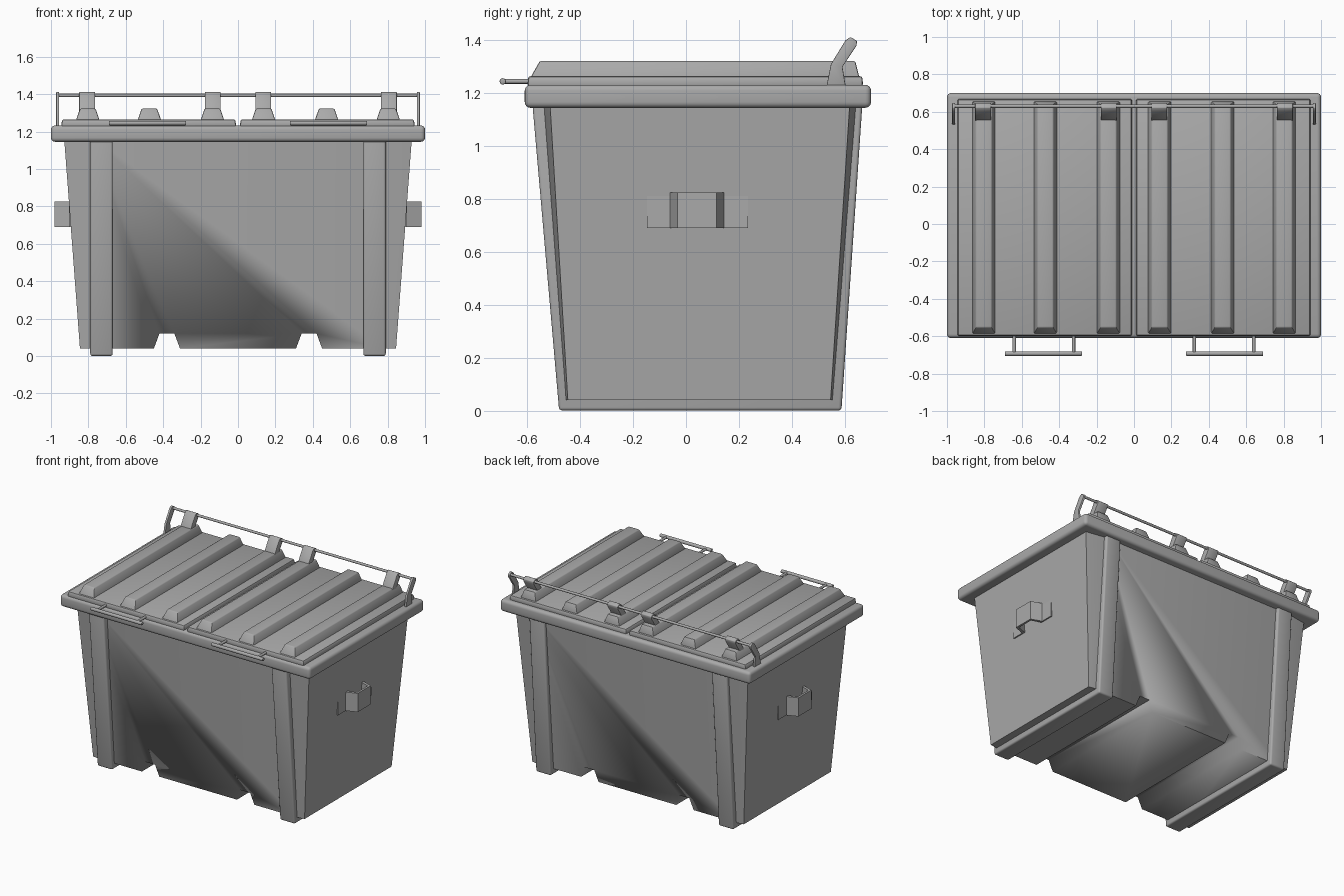
import bpy, bmesh, math
from mathutils import Vector

if "Cube" in bpy.data.objects:
    bpy.data.objects.remove(bpy.data.objects["Cube"], do_unlink=True)

grey = bpy.data.materials.new("bin_grey")
grey.use_nodes = True
colour = (0.4, 0.4, 0.4, 1)
grey.diffuse_color = colour
grey.node_tree.nodes["Principled BSDF"].inputs["Base Color"].default_value = colour


def finish(name, bm, bevel=0, segments=3):
    bmesh.ops.recalc_face_normals(bm, faces=bm.faces)
    mesh = bpy.data.meshes.new(name)
    bm.to_mesh(mesh)
    bm.free()
    mesh.materials.append(grey)
    ob = bpy.data.objects.new(name, mesh)
    bpy.context.collection.objects.link(ob)
    bpy.ops.object.select_all(action='DESELECT')
    ob.select_set(True)
    bpy.context.view_layer.objects.active = ob
    if bevel:
        mod = ob.modifiers.new("Bevel", 'BEVEL')
        mod.width, mod.segments = bevel, segments
        mod.limit_method = 'ANGLE'
        bpy.ops.object.modifier_apply(modifier=mod.name)
    bpy.ops.object.shade_smooth_by_angle(angle=math.radians(35))
    return ob


def loft(name, lower, upper, bevel=0, segments=3):
    """Join two matching rings of 3D points into a closed solid."""
    bm = bmesh.new()
    a = [bm.verts.new(p) for p in lower]
    b = [bm.verts.new(p) for p in upper]
    n = len(a)
    for i in range(n):
        j = (i + 1) % n
        bm.faces.new((a[i], a[j], b[j], b[i]))
    bm.faces.new(a[::-1])
    bm.faces.new(b)
    return finish(name, bm, bevel, segments)


def prism(name, profile, axis, lo, hi, bevel=0, segments=3):
    """Extrude a flat profile along x, y or z."""
    place = {'x': lambda u, v, t: (t, u, v), 'y': lambda u, v, t: (u, t, v),
             'z': lambda u, v, t: (u, v, t)}[axis]
    return loft(name, [place(u, v, lo) for u, v in profile],
                [place(u, v, hi) for u, v in profile], bevel, segments)


def rect(x0, x1, y0, y1, z=None):
    pts = [(x0, y0), (x1, y0), (x1, y1), (x0, y1)]
    return pts if z is None else [(x, y, z) for x, y in pts]


def rod(name, start, end, radius, bevel=0):
    start, end = Vector(start), Vector(end)
    bm = bmesh.new()
    bmesh.ops.create_cone(bm, cap_ends=True, segments=16, radius1=radius,
                          radius2=radius, depth=(end - start).length)
    turn = (end - start).to_track_quat('Z', 'Y').to_matrix().to_4x4()
    turn.translation = (start + end) / 2
    bmesh.ops.transform(bm, matrix=turn, verts=bm.verts)
    return finish(name, bm, bevel, 2)


def body_ring(side, front, back, inset, z):
    """Outline with shallow slanted corners outside the posts."""
    post = 0.78
    return [(-post, front, z), (post, front, z), (side, front + inset, z),
            (side, back - inset, z), (post, back, z), (-post, back, z),
            (-side, back - inset, z), (-side, front + inset, z)]


# Tapered body with two fork channels underneath
body = loft("body", body_ring(0.845, -0.455, 0.555, 0.008, 0.04),
            body_ring(0.93, -0.54, 0.645, 0.025, 1.17))
for s in (-1, 1):
    cutter = prism("channel_cutter", [(s * 0.457, 0.02), (s * 0.303, 0.02),
                                      (s * 0.34, 0.12), (s * 0.42, 0.12)], 'y', -1, 1)
    cutter.hide_render = True
    mod = body.modifiers.new("Channel", 'BOOLEAN')
    mod.operation, mod.solver, mod.object = 'DIFFERENCE', 'EXACT', cutter
    bpy.context.view_layer.objects.active = body
    bpy.ops.object.modifier_apply(modifier=mod.name)
    bpy.data.objects.remove(cutter, do_unlink=True)

# Rounded rim around the top
loft("rim", rect(-1, 1, -0.61, 0.7, 1.145), rect(-1, 1, -0.61, 0.7, 1.232), 0.022, 4)

# Leaning profile shared by the hinge brackets
hinge = [(0.53, 1.22), (0.548, 1.31), (0.603, 1.4), (0.622, 1.413),
         (0.647, 1.398), (0.645, 1.38), (0.592, 1.3), (0.605, 1.22)]

for s, side in ((-1, "right"), (1, "left")):
    # Corner posts joined under the floor by a skid
    prism(side + "_post_and_skid", [(-0.48, 0), (0.588, 0), (0.668, 1.17), (-0.582, 1.17)],
          'x', s * 0.67, s * 0.79, 0.012)

    # Lid with three raised ribs
    x0, x1 = sorted((s * 0.01, s * 0.945))
    loft(side + "_lid", rect(x0, x1, -0.6, 0.67, 1.225),
         rect(x0 + 0.004, x1 - 0.004, -0.597, 0.667, 1.265), 0.01, 2)
    for i, c in enumerate((0.137, 0.474, 0.803)):
        x = s * c
        loft(f"{side}_lid_rib_{i + 1}", rect(x - 0.063, x + 0.063, -0.588, 0.656, 1.26),
             rect(x - 0.042, x + 0.042, -0.553, 0.64, 1.322), 0.006, 2)

    # Hinge brackets and end plate carrying the rod
    for c, half, label in ((0.135, 0.042, "inner_hinge"), (0.807, 0.042, "outer_hinge"),
                           (0.964, 0.008, "hinge_end_plate")):
        prism(f"{side}_{label}", hinge, 'x', s * c - half, s * c + half, 0.003, 2)

    # Front lid handle
    rod(side + "_lid_handle_bar", (s * 0.278, -0.693, 1.245), (s * 0.69, -0.693, 1.245),
        0.012, 0.003)
    for i, c in enumerate((0.323, 0.64)):
        rod(f"{side}_lid_handle_stub_{i + 1}", (s * c, -0.59, 1.245), (s * c, -0.693, 1.245), 0.009)

    # Bent-strip grip on the side wall
    outer = [(-0.148, 0.903), (-0.06, 0.903), (-0.032, 0.98), (0.116, 0.98),
             (0.144, 0.903), (0.234, 0.903)]
    inner = [(-0.148, 0.888), (-0.045, 0.888), (-0.018, 0.965), (0.102, 0.965),
             (0.129, 0.888), (0.234, 0.888)]
    prism(side + "_grip", [(s * x, y) for y, x in outer + inner[::-1]], 'z', 0.69, 0.825)

# Long hinge rod along the back
rod("hinge_rod", (-0.968, 0.63, 1.393), (0.968, 0.63, 1.393), 0.009)
